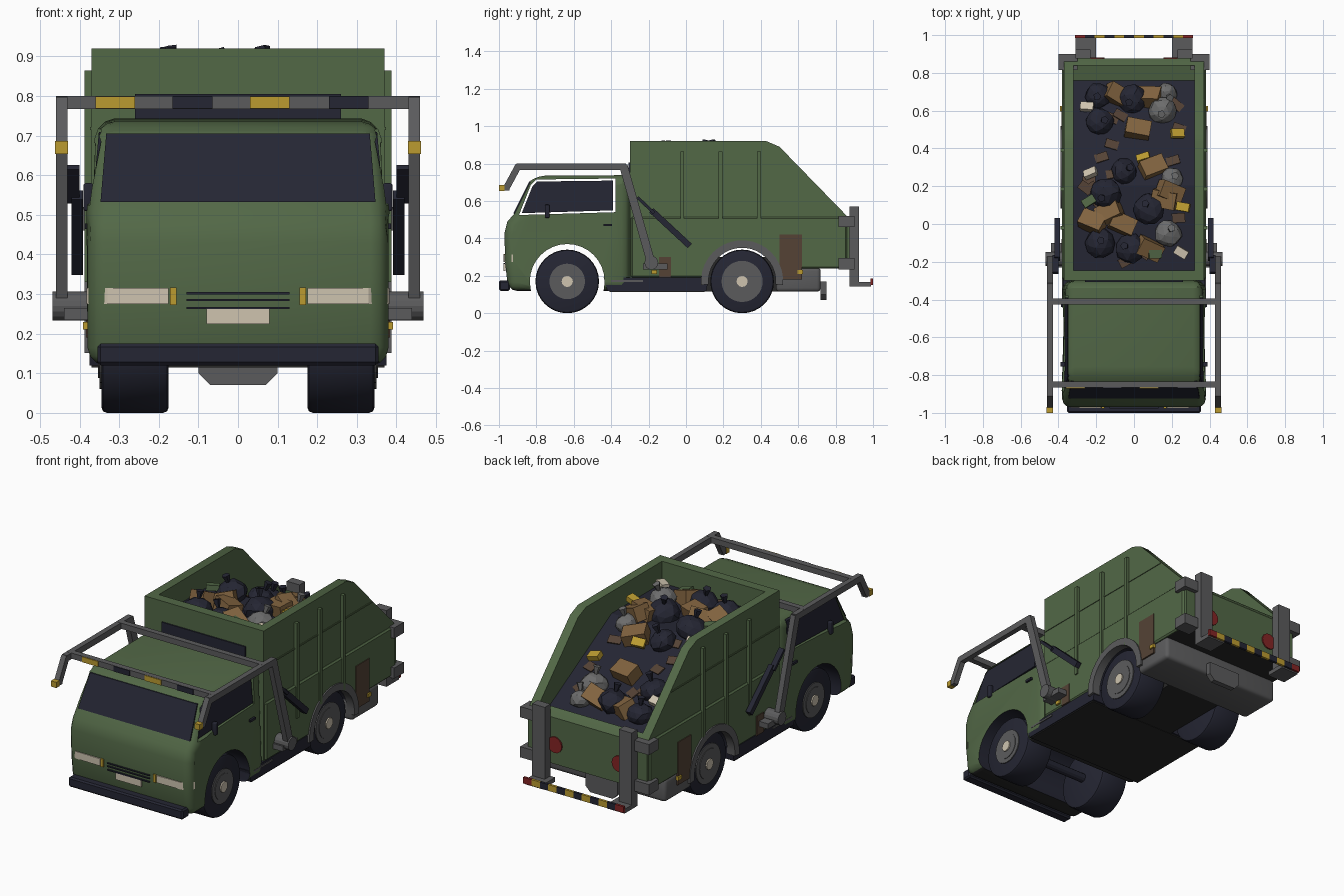
import bpy, bmesh, math, random
from mathutils import Matrix, Vector

random.seed(4)
cube = bpy.data.objects.get("Cube")
if cube:
    bpy.data.objects.remove(cube)


def material(name, r, g, b):
    m = bpy.data.materials.new(name)
    m.use_nodes = True
    m.diffuse_color = (r, g, b, 1)
    m.node_tree.nodes["Principled BSDF"].inputs["Base Color"].default_value = (r, g, b, 1)
    return m


GREEN = material("truck green", .085, .138, .062)
NAVY = material("dark navy", .018, .019, .033)
GREY = material("steel grey", .105, .105, .108)
CREAM = material("lamp cream", .62, .55, .43)
YELLOW = material("warning yellow", .5, .33, .03)
CARD = material("cardboard", .22, .125, .05)
RUST = material("rust brown", .09, .055, .036)
RED = material("tail red", .23, .018, .018)
BAG = material("grey bag", .15, .15, .15)
BLACK = material("underside black", .022, .022, .022)


def make(name, bm, mat):
    bmesh.ops.recalc_face_normals(bm, faces=bm.faces)
    me = bpy.data.meshes.new(name)
    bm.to_mesh(me)
    bm.free()
    me.materials.append(mat)
    o = bpy.data.objects.new(name, me)
    bpy.context.collection.objects.link(o)
    return o


def prism(name, pts, lo, hi, mat, axis="x"):
    """Extrude a profile: (y,z) along x, (x,z) along y, or (x,y) along z."""
    place = {"x": lambda a, b, c: (c, a, b), "y": lambda a, b, c: (a, c, b),
             "z": lambda a, b, c: (a, b, c)}[axis]
    bm = bmesh.new()
    ends = [[bm.verts.new(place(a, b, c)) for a, b in pts] for c in (lo, hi)]
    for ring in ends:
        bm.faces.new(ring)
    for i in range(len(pts)):
        j = (i + 1) % len(pts)
        bm.faces.new((ends[0][i], ends[0][j], ends[1][j], ends[1][i]))
    return make(name, bm, mat)


def box(name, x, y, z, mat):
    return prism(name, [(x[0], y[0]), (x[1], y[0]), (x[1], y[1]), (x[0], y[1])], *z, mat, "z")


def beam(name, p, q, width, lo, hi, mat):
    p, q = Vector(p), Vector(q)
    n = (q - p).orthogonal().normalized() * width / 2
    return prism(name, [p + n, q + n, q - n, p - n], lo, hi, mat)


def disc(name, y, z, r, lo, hi, mat, sides=32):
    pts = [(y + r * math.cos(math.tau * i / sides), z + r * math.sin(math.tau * i / sides))
           for i in range(sides)]
    return prism(name, pts, lo, hi, mat)


def finish(o, bevel=0, cutters=(), segments=3):
    """Apply bevel and cuts, then smooth with sharp edges kept."""
    if bevel:
        b = o.modifiers.new("bevel", "BEVEL")
        b.width, b.segments, b.use_clamp_overlap = bevel, segments, False
        b.limit_method, b.angle_limit = "ANGLE", .6
    for c in cutters:
        m = o.modifiers.new("cut", "BOOLEAN")
        m.operation, m.object, m.solver = "DIFFERENCE", c, "EXACT"
        m.material_mode = "TRANSFER"
        c.hide_render = True
    bpy.ops.object.select_all(action="DESELECT")
    o.select_set(True)
    bpy.context.view_layer.objects.active = o
    bpy.ops.object.convert(target="MESH")
    bpy.ops.object.shade_smooth_by_angle(angle=math.radians(32))
    return o


def black_underside(o):
    o.data.materials.append(BLACK)
    for f in o.data.polygons:
        if f.normal.z < -.8 and f.center.z < .25:
            f.material_index = len(o.data.materials) - 1


def taper(o):
    for v in o.data.vertices:
        v.co.x *= 1 - max(0, v.co.z - .5) * .24


FRONT, REAR, AXLE = -.635, .3, .17

# Cab shell, with wheel arch and side windows cut through
cab = prism("cab", [(-.95, .12), (-.968, .28), (-.97, .43), (-.955, .49), (-.92, .53), (-.83, .71),
                    (-.80, .735), (-.33, .738), (-.3, .72), (-.3, .12)], -.38, .38, GREEN)
taper(cab)
front_arch = disc("front_arch_cutter", FRONT, AXLE, .2, -.6, .6, NAVY)
window_hole = prism("window_cutter", [(-.893, .525), (-.83, .685), (-.8, .715), (-.378, .72),
                                      (-.378, .54)], -.6, .6, GREEN)
finish(cab, .045, [front_arch, window_hole])
black_underside(cab)
glass = prism("side_windows", [(-.878, .535), (-.82, .68), (-.795, .704), (-.39, .709),
                               (-.39, .55)], -.37, .37, NAVY)
taper(glass)
shield = prism("windshield", [(-.924, .533), (-.838, .705), (-.83, .705), (-.916, .533)], -.35, .35, NAVY)
taper(shield)

# Cab front details
finish(box("front_bumper", (-.355, .355), (-1, -.94), (.12, .175), NAVY), .008, segments=1)
box("number_plate", (-.08, .08), (-.975, -.966), (.225, .262), CREAM)
for z in (.265, .285, .302):
    box("grille_slat", (-.13, .13), (-.976, -.967), (z - .003, z + .003), NAVY)

# Hopper body with an open, sloping load space
rear_arch = disc("rear_arch_cutter", REAR, AXLE, .19, -.6, .6, NAVY)
cavity = prism("hopper_cutter", [(-.245, .79), (.2, .79), (.76, .48), (.84, .5), (.84, 1.2),
                                 (-.245, 1.2)], -.32, .32, GREEN)
body = prism("hopper_body", [(-.3, .18), (.52, .18), (.54, .24), (.875, .24), (.875, .5), (.86, .52),
                             (.5, .89), (.43, .92), (-.3, .92)], -.37, .37, GREEN)
finish(body, 0, [rear_arch, cavity])
black_underside(body)
prism("load_bed", [(-.245, .79), (.2, .79), (.76, .48), (.76, .488), (.203, .798), (-.245, .798)],
      -.32, .32, NAVY)
box("front_wall_vent", (-.26, .26), (-.307, -.299), (.735, .805), NAVY)

# Chassis and underbody
prism("chassis", [(-.44, .19), (-.42, .12), (.11, .12), (.12, .19)], -.375, .375, NAVY)
box("floor_pan", (-.37, .37), (-.41, .1), (.114, .12), BLACK)
box("spine", (-.17, .17), (.1, .5), (.116, .3), BLACK)
finish(box("rear_underbody", (-.375, .375), (.48, .72), (.115, .245), GREY), .02)
prism("rear_flap", [(-.1, .17), (-.1, .1), (-.07, .07), (.07, .07), (.1, .1), (.1, .17)],
      .72, .75, GREY, "y")
for y in (FRONT, REAR):
    disc("axle", y, AXLE, .025, -.2, .2, NAVY, 12)

# Parts repeated on both sides
for s in (1, -1):
    def X(a, b):
        return sorted((a * s, b * s))

    # Wheels
    for y, r in ((FRONT, .095), (REAR, .11)):
        finish(disc("tyre", y, AXLE, .17, *X(.175, .345), NAVY), .014, segments=2)
        disc("rim", y, AXLE, r, *X(.3, .35), GREY)
        disc("rim_plate", y, AXLE, r * .75, *X(.34, .353), GREY, 24)
        disc("hub_cap", y, AXLE, .03, *X(.34, .36), CREAM, 12)
    arc = [math.radians(a) for a in range(-5, 186, 10)]
    ring = [(REAR + .22 * math.cos(a), AXLE + .22 * math.sin(a)) for a in arc]
    ring += [(REAR + .18 * math.cos(a), AXLE + .18 * math.sin(a)) for a in reversed(arc)]
    finish(prism("rear_fender", ring, *X(.34, .388), GREY))

    # Cab lamps, mirror, handle
    prism("headlight", [(.175 * s, -.975), (.33 * s, -.972), (.365 * s, -.95), (.382 * s, -.925),
                        (.175 * s, -.92)], .275, .315, CREAM, "z")
    box("turn_signal", X(.155, .172), (-.976, -.96), (.273, .317), YELLOW)
    finish(box("side_mirror", X(.365, .39), (-.755, -.73), (.51, .58), NAVY), .005)
    box("door_handle", X(.375, .387), (-.44, -.395), (.465, .478), NAVY)

    # Body panels, ribs, rust and markers
    panel = prism("lower_panel", [(-.295, .19), (.52, .19), (.54, .24), (.86, .24), (.86, .515),
                                  (-.295, .515)], *X(.36, .38), GREEN)
    finish(panel, .008, [rear_arch], 1)
    box("belt_strip", X(.365, .374), (-.3, .66), (.714, .722), GREEN)
    for y in (-.02, .185, .39):
        box("body_rib", X(.365, .388), (y - .01, y + .01), (.33, .865), GREEN)
    box("rust_panel", X(.375, .384), (.5, .62), (.18, .42), RUST)
    box("rust_patch", X(.375, .384), (-.145, -.08), (.19, .3), RUST)
    for y in (-.17, .61):
        box("side_marker", X(.375, .392), (y - .015, y + .015), (.21, .23), YELLOW)
    box("step_strip", X(.37, .38), (-.4, -.23), (.168, .178), GREY)

    # Front loading arm
    beam("arm_upright", (-.185, .265), (-.335, .79), .045, *X(.43, .46), GREY)
    beam("arm_rail", (-.32, .782), (-.905, .782), .035, *X(.43, .46), GREY)
    beam("arm_drop", (-.895, .79), (-.96, .67), .035, *X(.43, .46), GREY)
    beam("arm_toe", (-.945, .67), (-.985, .67), .028, *X(.43, .46), GREY)
    beam("arm_tip", (-.97, .67), (-1, .67), .032, *X(.429, .462), YELLOW)
    disc("arm_pivot", -.185, .27, .037, *X(.37, .468), GREY, 16)
    box("pivot_bracket", X(.37, .44), (-.23, -.1), (.235, .265), GREY)
    beam("ram_cylinder", (-.185, .55), (.02, .36), .032, *X(.392, .42), NAVY)
    beam("ram_rod", (-.26, .62), (-.17, .535), .016, *X(.4, .432), NAVY)

    # Rear lift posts, brackets and lamps
    box("lift_post", X(.23, .31), (.875, .925), (.15, .57), GREY)
    for z in (.265, .49):
        box("post_bracket", X(.3, .4), (.815, .9), (z - .03, z + .03), GREY)
    box("lift_foot", X(.2, .31), (.875, .988), (.142, .166), GREY)
    lamp = disc("tail_lamp", 0, 0, .045, -.005, .005, RED, 16)
    lamp.matrix_world = Matrix.Translation((.2 * s, .877, .35)) @ Matrix.Rotation(math.pi / 2, 4, "Z")

# Arm crossbars with warning stripes
for y in (-.85, -.41):
    box("arm_crossbar", (-.46, .46), (y - .016, y + .016), (.768, .8), GREY)
for x, mat in ((-.31, YELLOW), (-.115, NAVY), (.08, YELLOW), (.28, NAVY)):
    box("crossbar_stripe", (x - .05, x + .05), (-.871, -.864), (.769, .799), mat)

# Striped rear bar
for i in range(12):
    x = -.312 + i * .052
    mat = RED if i in (0, 11) else (YELLOW, NAVY)[i % 2]
    box("rear_bar_stripe", (x, x + .052), (.986, 1), (.15, .185), mat)


# Load of rubbish
def bed(y):
    return .795 - max(0, y - .2) * .553


def bag(x, y, r, mat):
    bm = bmesh.new()
    bmesh.ops.create_icosphere(bm, subdivisions=2, radius=r)
    for v in bm.verts:
        v.co *= random.uniform(.92, 1.06)
        v.co.z *= .8
    bmesh.ops.create_cone(bm, segments=5, radius1=.008, radius2=.022, depth=.05, cap_ends=True,
                          matrix=Matrix.Translation((0, 0, r * .8 + .015)))
    o = make("rubbish_bag", bm, mat)
    o.location = (x, y, bed(y) + r * .3)
    o.rotation_euler = [random.uniform(-.3, .3) for _ in range(3)]


def scrap(name, x, y, size, lift, tilt, mat):
    a, b, c = (d / 2 for d in size)
    o = box(name, (-a, a), (-b, b), (-c, c), mat)
    slope = -.5 if y > .2 else 0
    o.location = (x, y, bed(y) + lift)
    o.rotation_euler = (slope + random.uniform(-tilt, tilt), random.uniform(-tilt, tilt),
                        random.uniform(-.7, .7))


for x, y, r in ((-.19, .68, .07), (-.01, .66, .08), (-.18, .54, .075), (-.05, .28, .07),
                (-.15, .16, .085), (.08, .08, .085), (-.18, -.1, .08), (-.02, -.13, .08)):
    bag(x, y, r, NAVY)
for x, y, r in ((.17, .69, .06), (.15, .6, .075), (.2, .24, .06), (.18, -.05, .075)):
    bag(x, y, r, BAG)
for x, y in ((-.09, .68), (.08, .67), (.02, .5), (.1, .3), (-.22, .01), (-.06, 0), (.16, .13),
             (.08, -.13), (.19, .17), (-.13, .06)):
    scrap("cardboard_box", x, y, (.13, .09, .08), .03, .4, CARD)
for x, y, mat in ((.23, .48, YELLOW), (.05, .35, YELLOW), (.26, .09, YELLOW), (-.25, .62, CREAM),
                  (-.23, .27, CREAM), (.25, -.15, CREAM), (-.24, .12, GREEN), (.11, -.16, GREEN)):
    scrap("litter", x, y, (.07, .045, .03), .05, .3, mat)
for i in range(16):
    scrap("flat_scrap", random.uniform(-.27, .27), random.uniform(-.2, .7), (.07, .05, .006),
          .012, .05, RUST)

for cutter in (front_arch, window_hole, rear_arch, cavity):
    bpy.data.objects.remove(cutter)
